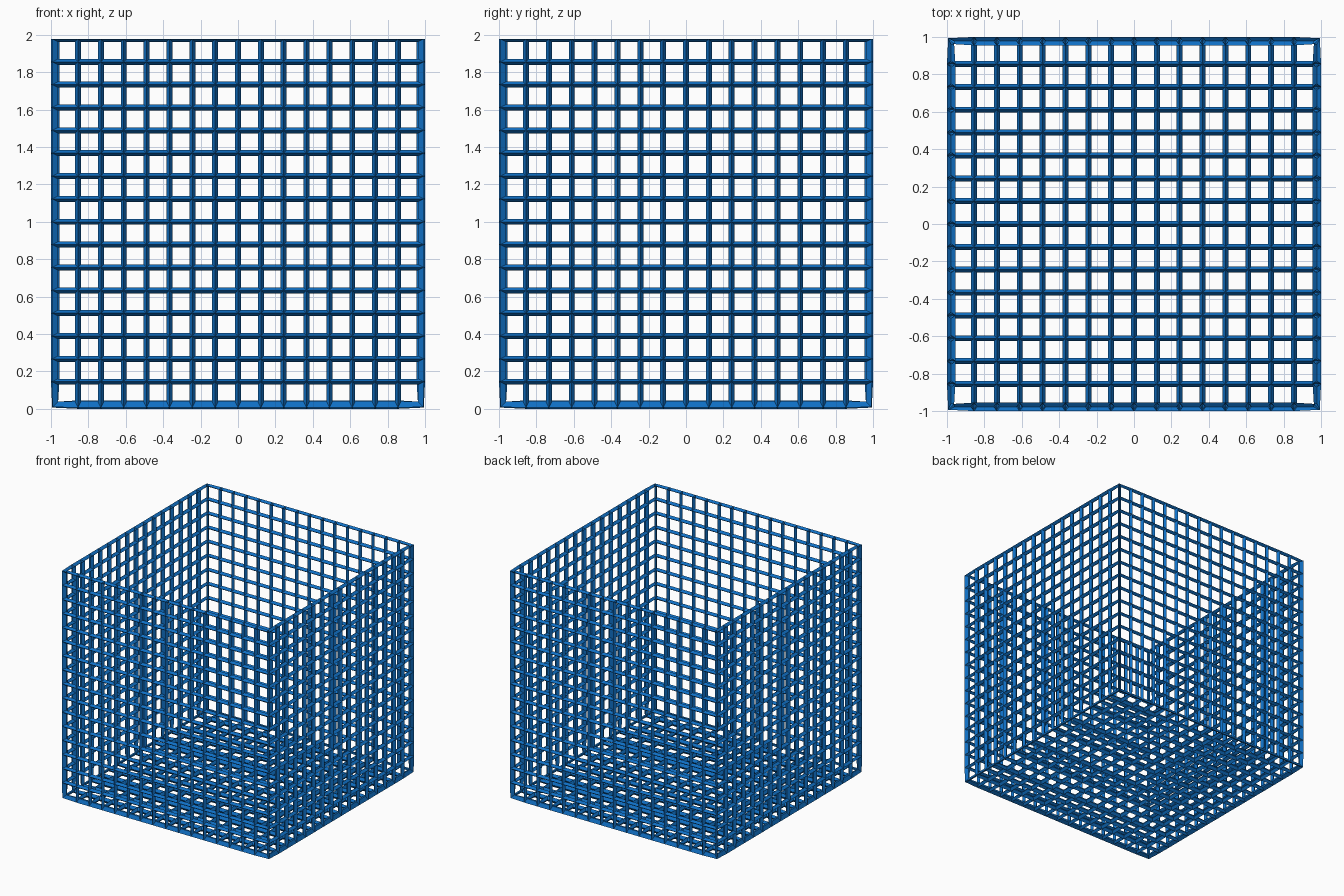
import bpy, bmesh
from mathutils import Matrix

if "Cube" in bpy.data.objects:
    bpy.data.objects.remove(bpy.data.objects["Cube"])

CELLS = 16          # grid cells along each side
HALF = 0.0225       # half thickness of a wire
SIDE = 2 - 2 * HALF # size of the box through the wire centres

# Open-topped box, every face divided into a square grid
bm = bmesh.new()
bmesh.ops.create_cube(bm, size=SIDE,
                      matrix=Matrix.Translation((0, 0, HALF + SIDE / 2)))
top = [f for f in bm.faces if f.normal.z > 0.9]
bmesh.ops.delete(bm, geom=top, context='FACES_ONLY')
bmesh.ops.subdivide_edges(bm, edges=bm.edges[:], cuts=CELLS - 1,
                          use_grid_fill=True)
bmesh.ops.recalc_face_normals(bm, faces=bm.faces[:])
mesh = bpy.data.meshes.new("wire_basket")
bm.to_mesh(mesh)
bm.free()

basket = bpy.data.objects.new("wire_basket", mesh)
bpy.context.collection.objects.link(basket)

# Turn every grid edge into a diamond-section wire, flush at the open rim
wire = basket.modifiers.new("wires", 'WIREFRAME')
wire.thickness = 2 * HALF
wire.offset = 0
wire.use_even_offset = False
wire.use_relative_offset = False
wire.use_boundary = False
wire.use_replace = True

# Blue paint
blue = bpy.data.materials.new("blue")
blue.diffuse_color = (0.005, 0.16, 0.55, 1)
blue.use_nodes = True
blue.node_tree.nodes["Principled BSDF"].inputs["Base Color"].default_value = blue.diffuse_color
mesh.materials.append(blue)
